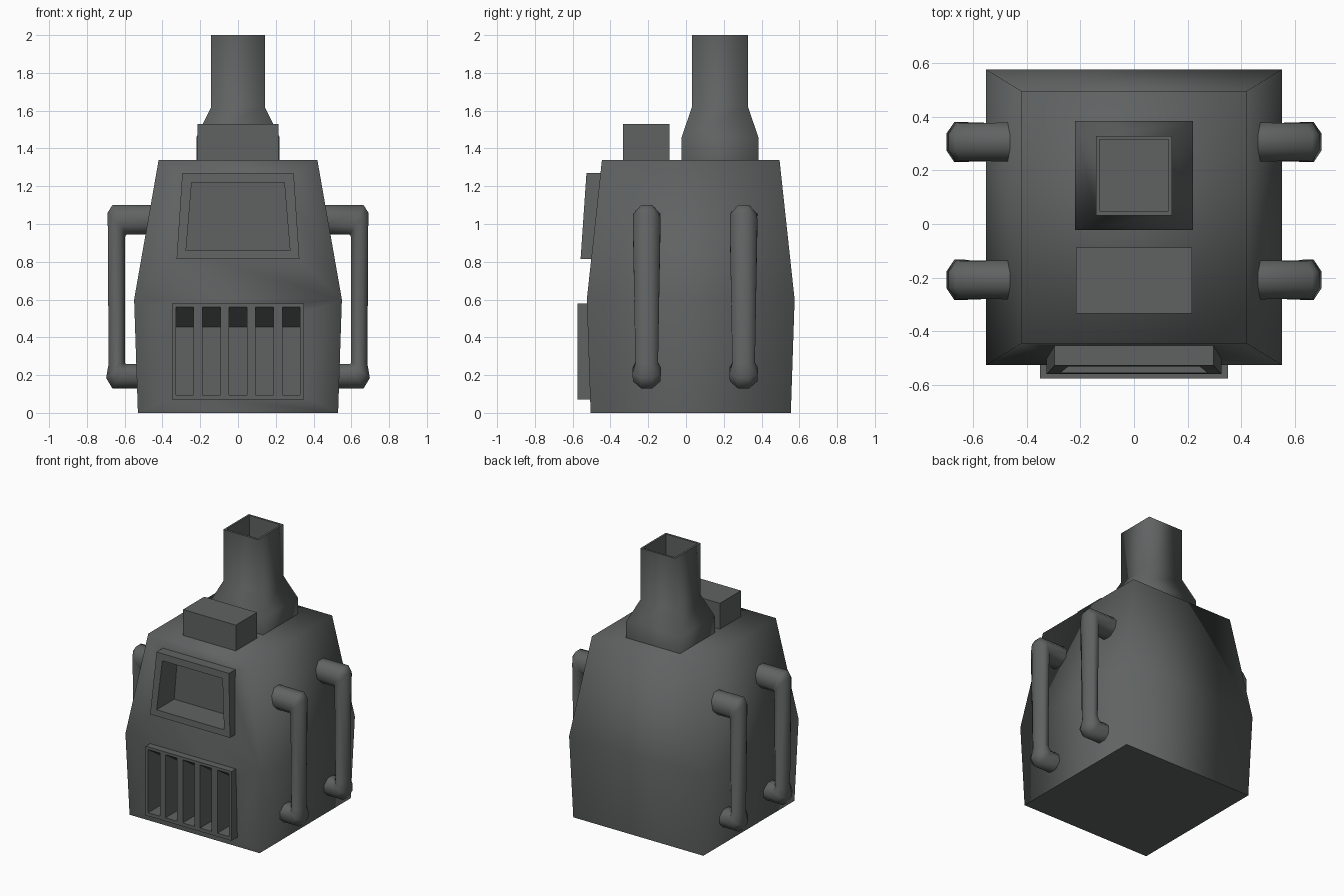
import bpy, bmesh, math

if "Cube" in bpy.data.objects:
    bpy.data.objects.remove(bpy.data.objects["Cube"])

grey = bpy.data.materials.new("dark_iron_grey")
grey.diffuse_color = (0.115, 0.124, 0.122, 1)
grey.use_nodes = True
grey.node_tree.nodes["Principled BSDF"].inputs["Base Color"].default_value = grey.diffuse_color


def loft(name, rings, smooth=lambda i: False):
    """Skin a list of rings and cap both ends; smooth(i) tells if band i is smooth."""
    bm = bmesh.new()
    rows = [[bm.verts.new(p) for p in r] for r in rings]
    n = len(rows[0])
    for i in range(len(rows) - 1):
        for j in range(n):
            k = (j + 1) % n
            f = bm.faces.new((rows[i][j], rows[i][k], rows[i + 1][k], rows[i + 1][j]))
            f.smooth = smooth(i)
    bm.faces.new(rows[0])
    top = bm.faces.new(rows[-1])
    top.smooth = smooth(len(rows) - 1)
    bmesh.ops.recalc_face_normals(bm, faces=bm.faces)
    me = bpy.data.meshes.new(name)
    bm.to_mesh(me)
    bm.free()
    me.materials.append(grey)
    ob = bpy.data.objects.new(name, me)
    bpy.context.collection.objects.link(ob)
    return ob


def rect(hx, y0, y1, z):
    return [(-hx, y0, z), (hx, y0, z), (hx, y1, z), (-hx, y1, z)]


def cut(target, cutter):
    m = target.modifiers.new("cut", 'BOOLEAN')
    m.operation, m.solver, m.object = 'DIFFERENCE', 'EXACT', cutter
    bpy.context.view_layer.objects.active = target
    bpy.ops.object.modifier_apply(modifier=m.name)


# Body: tapered block, softly shaded except for the flat base
body = loft("stove_body", [rect(0.53, -0.505, 0.555, 0), rect(0.55, -0.525, 0.575, 0.6),
                           rect(0.42, -0.445, 0.495, 1.34)], lambda i: True)
for p in body.data.polygons:
    if p.normal.z < -0.9:
        p.use_smooth = False

# Window frame and its recess
frame = loft("window_frame", [rect(0.325, -0.558, -0.43, 0.815), rect(0.295, -0.527, -0.43, 1.27)])
recess = loft("window_cutter", [rect(0.275, -0.7, -0.35, 0.86), rect(0.245, -0.7, -0.35, 1.22)])
recess.hide_render = True
for part in (body, frame):
    cut(part, recess)
bpy.data.objects.remove(recess)

# Grille with five deep slots that have a sloping ceiling
grille = loft("vent_grille", [rect(0.35, -0.575, -0.49, 0.07), rect(0.35, -0.575, -0.49, 0.58)])
slot_profile = [(-0.7, 0.095), (-0.42, 0.095), (-0.42, 0.455), (-0.575, 0.56), (-0.7, 0.56)]
for i in range(5):
    cx = (i - 2) * 0.141
    slot = loft("slot_cutter", [[(cx + s * 0.0475, y, z) for y, z in slot_profile] for s in (-1, 1)])
    slot.hide_render = True
    for part in (body, grille):
        cut(part, slot)
    bpy.data.objects.remove(slot)

# Box on the roof
loft("roof_box", [rect(0.215, -0.333, -0.087, 1.33), rect(0.215, -0.333, -0.087, 1.53)])

# Hollow chimney: outer skin up, over the rim and down inside
loft("chimney", [rect(0.22, -0.023, 0.383, 1.33), rect(0.22, -0.023, 0.383, 1.46),
                 rect(0.142, 0.032, 0.328, 1.62), rect(0.142, 0.032, 0.328, 2.0),
                 rect(0.128, 0.048, 0.314, 2.0), rect(0.128, 0.048, 0.314, 1.6)], lambda i: i < 3)

# Side pipes: eight-sided rings given by inner point, outer point and half depth
pipe_path = [((0.42, 0.945), (0.42, 1.10), 0.073), ((0.59, 0.945), (0.665, 1.10), 0.07),
             ((0.597, 0.935), (0.69, 1.06), 0.073), ((0.597, 0.27), (0.685, 0.26), 0.06),
             ((0.597, 0.262), (0.698, 0.185), 0.075), ((0.59, 0.258), (0.665, 0.13), 0.073),
             ((0.48, 0.258), (0.48, 0.13), 0.07)]


def pipe_ring(side, cy, inner, outer, hy):
    ring = []
    k = 1 / math.cos(math.pi / 8)
    for j in range(8):
        a = (j + 0.5) * math.pi / 4
        t = 0.5 + 0.5 * k * math.cos(a)
        ring.append((side * (inner[0] + t * (outer[0] - inner[0])),
                     cy + hy * k * math.sin(a),
                     inner[1] + t * (outer[1] - inner[1])))
    return ring


for side, sname in ((-1, "left"), (1, "right")):
    for cy, yname in ((-0.208, "front"), (0.305, "back")):
        loft(f"{sname}_{yname}_pipe", [pipe_ring(side, cy, *p) for p in pipe_path],
             lambda i: i < 6)
